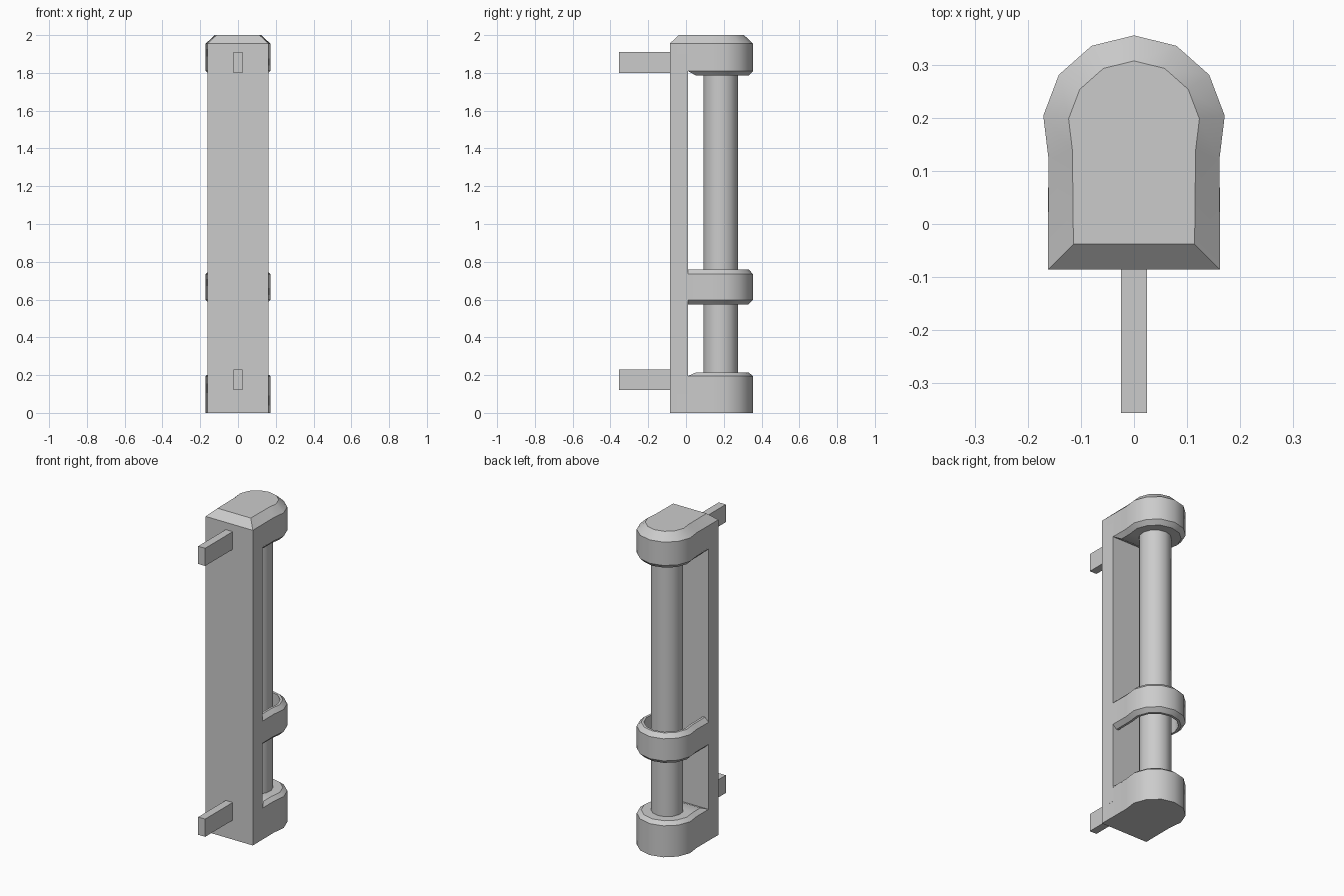
import bpy, bmesh
from math import sin, cos, radians, pi

cube = bpy.data.objects.get("Cube")
if cube:
    bpy.data.objects.remove(cube, do_unlink=True)

GREY = (0.6, 0.6, 0.6, 1)
metal = bpy.data.materials.new("plain grey")
metal.use_nodes = True
metal.diffuse_color = GREY
metal.node_tree.nodes["Principled BSDF"].inputs["Base Color"].default_value = GREY

SIDES, RADIUS, AXIS_Y = 13, 0.172, 0.183
HALF_W, FRONT, PLATE_BACK = 0.162, -0.086, 0.01


def outline(inset, front):
    """Arch outline: nine points round the rod, then two straight ends."""
    r = RADIUS - inset
    pts = [(HALF_W - inset, front)]
    for k in range(-4, 5):
        a = pi / 2 + k * 2 * pi / SIDES
        pts.append((r * cos(a), AXIS_Y + r * sin(a)))
    pts.append((inset - HALF_W, front))
    return pts


def loft(name, rings, close_section=False):
    """Skin matching rings; close the ends, or loop the section round."""
    bm = bmesh.new()
    loops = [[bm.verts.new(p) for p in ring] for ring in rings]
    pairs = list(zip(loops, loops[1:]))
    if close_section:
        pairs.append((loops[-1], loops[0]))
    n = len(rings[0])
    for a, b in pairs:
        for i in range(n):
            j = (i + 1) % n
            bm.faces.new((a[i], a[j], b[j], b[i]))
    if not close_section:
        bm.faces.new(loops[0])
        bm.faces.new(loops[-1])
    bmesh.ops.recalc_face_normals(bm, faces=bm.faces)
    mesh = bpy.data.meshes.new(name)
    bm.to_mesh(mesh)
    bm.free()
    mesh.materials.append(metal)
    ob = bpy.data.objects.new(name, mesh)
    bpy.context.collection.objects.link(ob)
    bpy.ops.object.select_all(action="DESELECT")
    ob.select_set(True)
    bpy.context.view_layer.objects.active = ob
    bpy.ops.object.shade_smooth_by_angle(angle=radians(35))
    return ob


def box(name, hx, y0, y1, z0, z1):
    corners = [(-hx, y0), (hx, y0), (hx, y1), (-hx, y1)]
    return loft(name, [[(x, y, z) for x, y in corners] for z in (z0, z1)])


def cap(name, levels):
    """Stack of arch outlines given as (height, inset, front edge)."""
    return loft(name, [[(x, y, z) for x, y in outline(d, f)] for z, d, f in levels])


# Back plate and mounting pegs
box("mounting_plate", HALF_W, FRONT, PLATE_BACK, 0.1, 1.9)
for label, z0 in (("lower", 0.12), ("upper", 1.80)):
    box(label + "_peg", 0.024, -0.356, FRONT + 0.01, z0, z0 + 0.11)

# End caps with chamfered collars facing the rod
cap("bottom_cap", [(0, 0, FRONT), (0.195, 0, FRONT)])
cap("bottom_collar", [(0.19, 0, PLATE_BACK), (0.195, 0, PLATE_BACK), (0.215, 0.025, 0.055)])
cap("top_cap", [(1.81, 0, FRONT), (1.955, 0, FRONT), (2.0, 0.048, FRONT + 0.048)])
cap("top_collar", [(1.785, 0.025, 0.055), (1.81, 0, PLATE_BACK), (1.815, 0, PLATE_BACK)])

# Rod held between the caps
circle = [2 * pi * k / SIDES + pi / 2 for k in range(SIDES)]
loft("rod", [[(0.092 * cos(a), AXIS_Y + 0.092 * sin(a), z) for a in circle]
             for z in (0.15, 1.85)])

# Open band around the rod: a chamfered section swept along the arch
section = [(0, 0.598), (0, 0.735), (0.025, 0.76), (0.04, 0.76),
           (0.04, 0.574), (0.025, 0.574)]
paths = [[(x, y, z) for x, y in outline(d, PLATE_BACK)] for d, z in section]
loft("guide_band", list(zip(*paths)))
